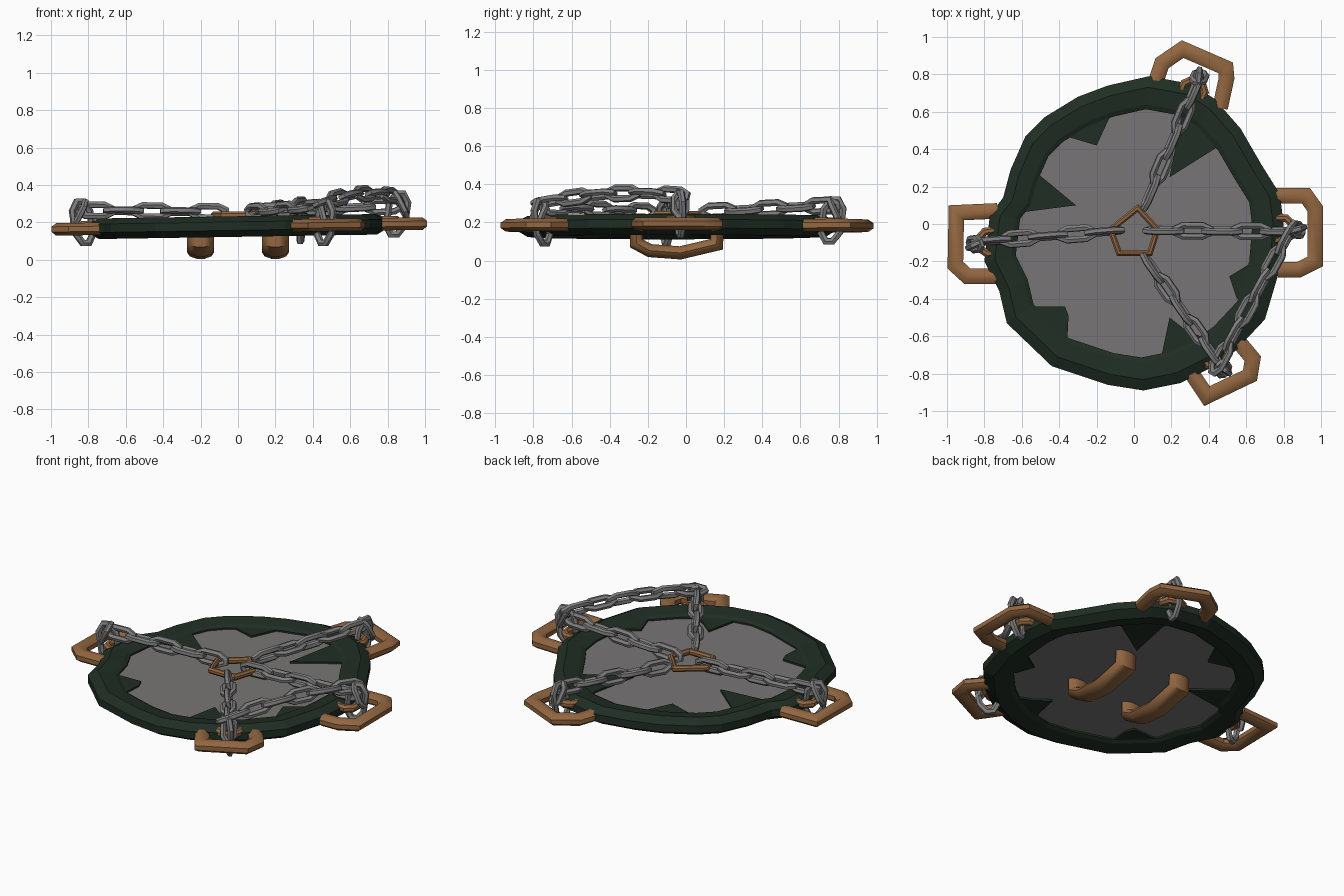
import bpy, bmesh, math
from mathutils import Vector as V

if "Cube" in bpy.data.objects:
    bpy.data.objects.remove(bpy.data.objects["Cube"])


def material(name, col):
    m = bpy.data.materials.new(name)
    m.diffuse_color = (*col, 1)
    m.use_nodes = True
    m.node_tree.nodes["Principled BSDF"].inputs["Base Color"].default_value = m.diffuse_color
    return m


GREY = material("grey plate", (0.19, 0.177, 0.18))
STEEL = material("chain steel", (0.21, 0.21, 0.215))
COPPER = material("copper", (0.29, 0.135, 0.052))
GREEN = material("dark green", (0.014, 0.027, 0.017))


def plane_z(x):
    # the whole shield leans slightly up towards +x
    return 0.178 + 0.016 * x


def finish(bm, name, mat, smooth=None):
    bmesh.ops.recalc_face_normals(bm, faces=bm.faces)
    me = bpy.data.meshes.new(name)
    bm.to_mesh(me)
    bm.free()
    ob = bpy.data.objects.new(name, me)
    bpy.context.collection.objects.link(ob)
    me.materials.append(mat)
    if smooth:
        bpy.ops.object.select_all(action='DESELECT')
        ob.select_set(True)
        bpy.context.view_layer.objects.active = ob
        bpy.ops.object.shade_smooth_by_angle(angle=math.radians(smooth))
    return ob


def sweep(bm, pts, a, b, up, n=8, closed=False):
    """Tube along a flat path; a = in-plane radius, b = radius along up."""
    pts = [V(p) for p in pts]
    up = V(up).normalized()
    k = len(pts)
    rings = []
    for i, p in enumerate(pts):
        d0 = (p - pts[i - 1]).normalized() if (closed or i > 0) else None
        d1 = (pts[(i + 1) % k] - p).normalized() if (closed or i < k - 1) else None
        d0 = d0 or d1
        d1 = d1 or d0
        t = (d0 + d1).normalized()
        mitre = 1 / max(0.6, t.dot(d1))
        side = t.cross(up).normalized()
        rings.append([bm.verts.new(p + side * (a * mitre * math.cos(w)) + up * (b * math.sin(w)))
                      for w in (math.tau * (j + 0.5) / n for j in range(n))])
    for i in range(k if closed else k - 1):
        r, s = rings[i], rings[(i + 1) % k]
        for j in range(n):
            bm.faces.new((r[j], r[(j + 1) % n], s[(j + 1) % n], s[j]))
    if not closed:
        bm.faces.new(rings[0])
        bm.faces.new(rings[-1])


def prism(name, mat, poly, half):
    bm = bmesh.new()
    lo = [bm.verts.new((x, y, plane_z(x) - half)) for x, y in poly]
    hi = [bm.verts.new((x, y, plane_z(x) + half)) for x, y in poly]
    bm.faces.new(lo)
    bm.faces.new(hi)
    for i in range(len(poly)):
        j = (i + 1) % len(poly)
        bm.faces.new((lo[i], lo[j], hi[j], hi[i]))
    return finish(bm, name, mat)


# Irregular hand-cut outline of the shield
OUT = [(.08, .79), (.30, .75), (.43, .67), (.57, .51), (.68, .32), (.78, .16), (.80, 0),
       (.78, -.24), (.70, -.51), (.54, -.68), (.43, -.76), (.25, -.85), (.05, -.89),
       (-.14, -.86), (-.44, -.76), (-.68, -.53), (-.72, -.36), (-.80, -.20), (-.77, .05),
       (-.70, .14), (-.66, .29), (-.58, .47), (-.48, .57), (-.30, .68), (-.14, .74)]


def scaled(p, f):
    return (p[0] * f, -.05 + (p[1] + .05) * f)


prism("shield_plate", GREY, [scaled(p, .88) for p in OUT], .02)

# Bevelled rim ring: (scale of outline, height)
bm = bmesh.new()
profile = [(1, -.02), (1, .025), (.93, .055), (.82, .042), (.79, .03),
           (.79, -.03), (.82, -.042), (.93, -.055)]
rings = []
for p in OUT:
    ring = []
    for f, z in profile:
        x, y = scaled(p, f)
        ring.append(bm.verts.new((x, y, plane_z(x) + z)))
    rings.append(ring)
for i, r in enumerate(rings):
    s = rings[(i + 1) % len(rings)]
    for j in range(8):
        bm.faces.new((r[j], r[(j + 1) % 8], s[(j + 1) % 8], s[j]))
finish(bm, "rim", GREEN)

# Jagged teeth pointing inwards
TEETH = [[(.24, .66), (.25, .55), (.19, .25), (.46, .42), (.54, .42)],
         [(.70, -.17), (.64, -.20), (.51, -.28), (.55, -.40), (.62, -.37), (.69, -.40)],
         [(.46, -.68), (.43, -.63), (.28, -.57), (.19, -.50), (.15, -.69), (.2, -.77)],
         [(-.36, -.69), (-.35, -.49), (-.37, -.44), (-.54, -.44), (-.61, -.5)],
         [(-.70, .0), (-.62, .06), (-.31, .10), (-.54, .29), (-.60, .30)],
         [(-.44, .54), (-.40, .48), (-.20, .42), (-.13, .57), (-.15, .66)]]
for i, t in enumerate(TEETH):
    prism(f"rim_tooth_{i + 1}", GREEN, t, .031)

# Copper brackets around the edge
BRACKETS = [[(.76, .15), (.92, .15), (.97, .08), (.97, -.20), (.88, -.245), (.77, -.245)],
            [(.11, .74), (.15, .86), (.26, .935), (.49, .835), (.495, .78), (.46, .62)],
            [(.29, -.77), (.39, -.92), (.62, -.81), (.635, -.72), (.56, -.63)],
            [(-.73, .07), (-.95, .06), (-.955, -.22), (-.89, -.28), (-.72, -.28)]]
for i, path in enumerate(BRACKETS):
    bm = bmesh.new()
    sweep(bm, [(x, y, plane_z(x)) for x, y in path], .045, .036, (0, 0, 1))
    finish(bm, f"edge_bracket_{i + 1}", COPPER, 40)

# Two grips on the back
for i, x in enumerate((-.2, .2)):
    bm = bmesh.new()
    path = [(-.26, .17), (-.26, .09), (-.19, .052), (-.03, .04), (.16, .085), (.165, .17)]
    sweep(bm, [(x, y, z) for y, z in path], .036, .072, (1, 0, 0), 10)
    finish(bm, f"back_grip_{i + 1}", COPPER, 40)

# Five-sided ring in the middle
bm = bmesh.new()
sweep(bm, [(.02, .085, .24), (.125, -.03, .24), (.085, -.155, .24),
           (-.08, -.155, .24), (-.125, -.03, .24)], .017, .02, (0, 0, 1), 8, True)
finish(bm, "centre_ring", COPPER)


def link(bm, c, d, w, length, width, r):
    """Closed oval chain link, long way along d and wide along w."""
    d, w = V(d).normalized(), V(w).normalized()
    h, q = length / 2 - r, width / 2 - r
    shape = [(-h, -.35 * q), (-.55 * h, -q), (.55 * h, -q), (h, -.35 * q),
             (h, .35 * q), (.55 * h, q), (-.55 * h, q), (-h, .35 * q)]
    sweep(bm, [V(c) + d * u + w * v for u, v in shape], r, r, d.cross(w), 6, True)


def chain(name, a, b, count, arch=0.0, roll=.2):
    a, b = V(a), V(b)
    span = b - a
    bm = bmesh.new()
    for i in range(count):
        t = (i + .5) / count
        c = a + span * t + V((0, 0, arch * math.sin(math.pi * t)))
        d = (span + V((0, 0, arch * math.pi * math.cos(math.pi * t)))).normalized()
        side = d.cross(V((0, 0, 1))).normalized()
        w = roll + (i % 2) * math.pi / 2
        link(bm, c, d, side * math.cos(w) + side.cross(d) * math.sin(w),
             span.length / count * 1.45, .098, .0185)
    finish(bm, name, STEEL, 35)


chain("chain_left", (-.08, -.035, .255), (-.84, -.095, .265), 5, 0, 1.4)
chain("chain_right", (.08, -.035, .255), (.86, -.04, .29), 5, 0, 1.4)
chain("chain_back", (.06, .10, .255), (.35, .78, .29), 5, 0, 1.3)
chain("chain_front", (.06, -.18, .255), (.45, -.74, .28), 5, 0, 1.3)
chain("chain_side", (.43, -.78, .30), (.85, -.01, .34), 6, .03, .4)

# Hanging end links and the small copper eyes they pass through
ANCHORS = [(-.83, -.105, .20), (.85, -.03, .245), (.34, .765, .21), (.465, -.755, .20)]
for i, (x, y, z) in enumerate(ANCHORS):
    out = V((x, y, 0)).normalized()
    side = V((-out.y, out.x, 0))
    bm = bmesh.new()
    link(bm, (x, y, z), V((0, 0, 1)) + out * .15, out + side * .3, .26, .14, .019)
    link(bm, V((x, y, z + .05)) + out * .02, V((0, 0, 1)) - out * .5, side - out * .2, .17, .10, .018)
    finish(bm, f"end_links_{i + 1}", STEEL, 35)
    bm = bmesh.new()
    base = V((x, y, plane_z(x) + .02)) - out * .09
    sweep(bm, [base - side * .06, base - side * .06 + out * .05, base - side * .03 + out * .085,
               base + side * .03 + out * .085, base + side * .06 + out * .05, base + side * .06],
          .022, .025, (0, 0, 1))
    finish(bm, f"chain_eye_{i + 1}", COPPER, 40)
